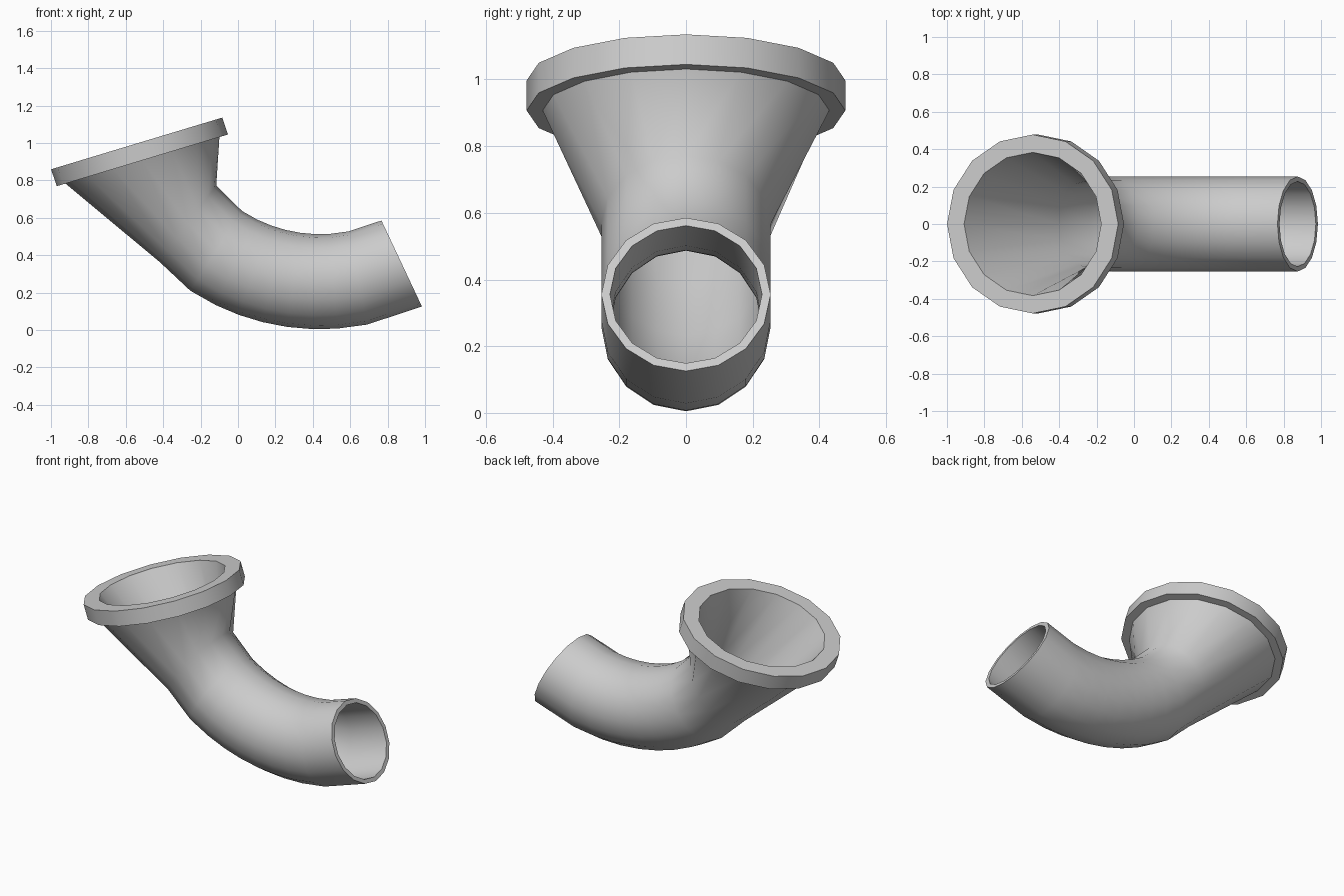
import bpy, bmesh
from math import sin, cos, radians, pi
from mathutils import Vector

if "Cube" in bpy.data.objects:
    bpy.data.objects.remove(bpy.data.objects["Cube"])

SIDES = 16
BEND = Vector((0.44, 0, 1.28))   # centre of the elbow bend
BEND_R = 1.022


def ring(bm, centre, tilt, radius):
    """16-sided ring whose axis lies in the xz plane at the given tilt."""
    a = radians(tilt)
    up = Vector((-sin(a), 0, cos(a)))
    side = Vector((0, 1, 0))
    return [bm.verts.new(centre + radius * (cos(t) * up + sin(t) * side))
            for t in (2 * pi * i / SIDES for i in range(SIDES))]


def on_bend(deg):
    a = radians(deg)
    return BEND + BEND_R * Vector((sin(a), 0, -cos(a)))


# Path of the pipe: elbow sections, then the neck ring under the funnel
angles = [25.2, 11.3, 4, -2, -8, -14, -20, -26, -33]
path = [(on_bend(a), a) for a in angles]
path.append((Vector((-0.267, 0, 0.567)), -36.4))

# Flange frame
TILT = -73.2
low, top = Vector((-0.511, 0, 0.907)), Vector((-0.542, 0, 0.997))

# Closed section: outside of pipe, funnel, flange, then back down the inside
rings = [(c, t, 0.254) for c, t in path]
rings += [(low, TILT, 0.430), (low, TILT, 0.478),
          (top, TILT, 0.478), (top, TILT, 0.383)]
rings += [(c, t, 0.228) for c, t in reversed(path)]

bm = bmesh.new()
loops = [ring(bm, *r) for r in rings]
for a, b in zip(loops, loops[1:] + loops[:1]):
    for i in range(SIDES):
        j = (i + 1) % SIDES
        bm.faces.new((a[i], a[j], b[j], b[i]))
bmesh.ops.recalc_face_normals(bm, faces=bm.faces)
mesh = bpy.data.meshes.new("flanged_elbow_pipe")
bm.to_mesh(mesh)
bm.free()

pipe = bpy.data.objects.new("flanged_elbow_pipe", mesh)
bpy.context.collection.objects.link(pipe)
bpy.context.view_layer.objects.active = pipe
pipe.select_set(True)
bpy.ops.object.shade_smooth_by_angle(angle=radians(48))
